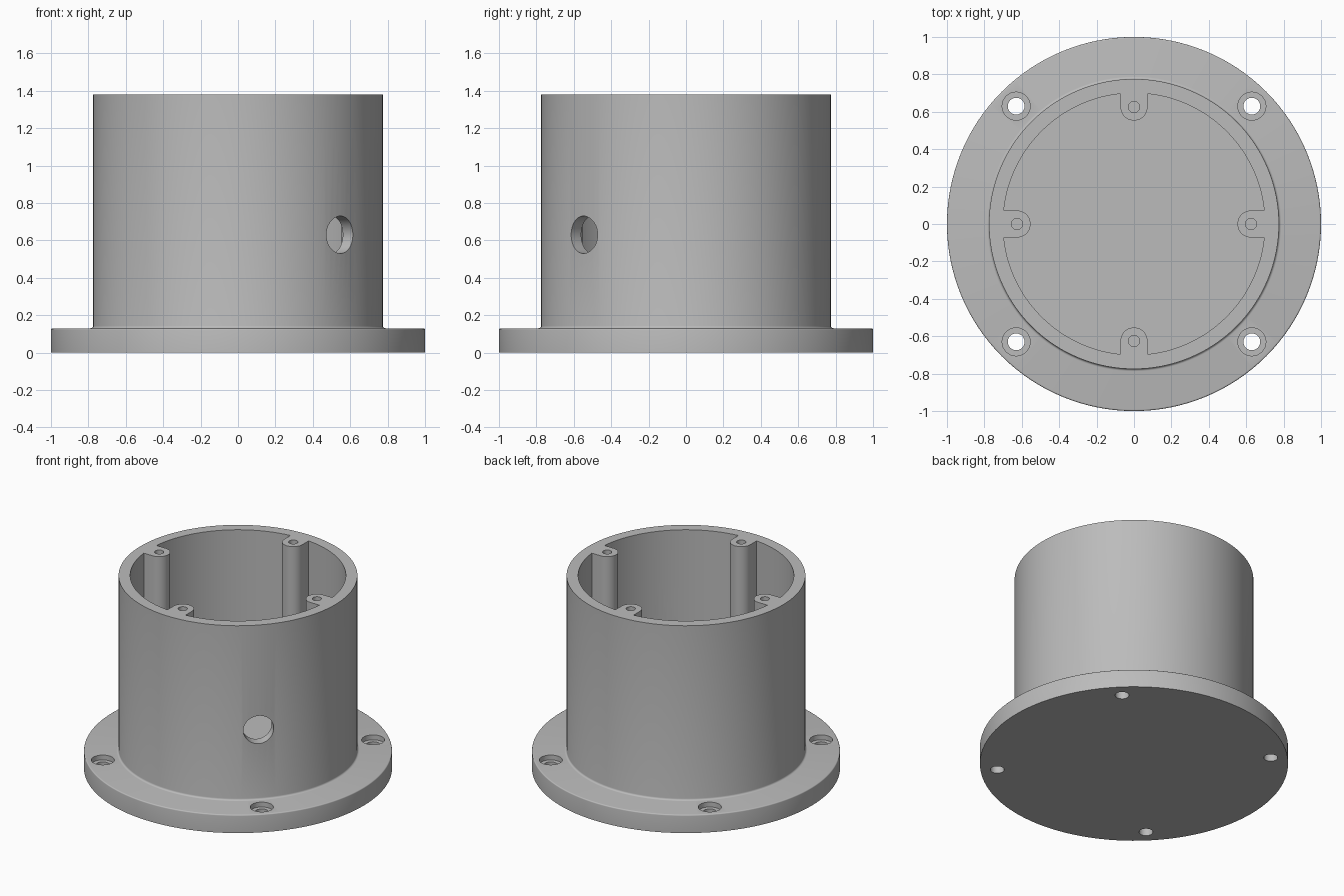
import bpy, bmesh
from math import sin, cos, pi, asin
from mathutils import Matrix, Vector

cube = bpy.data.objects.get("Cube")
if cube:
    bpy.data.objects.remove(cube, do_unlink=True)

grey = bpy.data.materials.new("light grey")
grey.use_nodes = True
grey.diffuse_color = (0.5, 0.5, 0.5, 1)
grey.node_tree.nodes["Principled BSDF"].inputs["Base Color"].default_value = (0.5, 0.5, 0.5, 1)

SEG = 128
HEIGHT, FLANGE, FLOOR = 1.38, 0.13, 0.13
OUTER, INNER = 0.775, 0.70
BOSS_AT, BOSS_R = 0.625, 0.072


def make_object(name, bm):
    bmesh.ops.recalc_face_normals(bm, faces=bm.faces)
    mesh = bpy.data.meshes.new(name)
    bm.to_mesh(mesh)
    bm.free()
    mesh.materials.append(grey)
    obj = bpy.data.objects.new(name, mesh)
    bpy.context.collection.objects.link(obj)
    return obj


def arc(cx, cy, r, a0, a1, n):
    return [(cx + r * cos(a0 + (a1 - a0) * i / n), cy + r * sin(a0 + (a1 - a0) * i / n))
            for i in range(n + 1)]


def lathe(name, profile):
    """Spin (radius, height) points about z and cap both ends."""
    bm = bmesh.new()
    rings = [[bm.verts.new((r * cos(2 * pi * i / SEG), r * sin(2 * pi * i / SEG), z))
              for i in range(SEG)] for r, z in profile]
    for low, high in zip(rings, rings[1:]):
        for i in range(SEG):
            j = (i + 1) % SEG
            bm.faces.new((low[i], low[j], high[j], high[i]))
    bm.faces.new(rings[0])
    bm.faces.new(rings[-1])
    return make_object(name, bm)


def prism(name, outline, z0, z1):
    bm = bmesh.new()
    face = bm.faces.new([bm.verts.new((x, y, z0)) for x, y in outline])
    top = bmesh.ops.extrude_face_region(bm, geom=[face])["geom"]
    bmesh.ops.translate(bm, vec=(0, 0, z1 - z0),
                        verts=[v for v in top if isinstance(v, bmesh.types.BMVert)])
    return make_object(name, bm)


def drill(name, spots, r, z0, z1):
    """One cutter holding an upright cylinder at every spot."""
    bm = bmesh.new()
    for x, y in spots:
        bmesh.ops.create_cone(bm, cap_ends=True, segments=32, radius1=r, radius2=r, depth=z1 - z0,
                              matrix=Matrix.Translation((x, y, (z0 + z1) / 2)))
    return make_object(name, bm)


# Flange and tube: softened flange rim, small fillet at the tube foot
SOFT, FILLET = 0.008, 0.013
profile = [(1, 0)]
profile += arc(1 - SOFT, FLANGE - SOFT, SOFT, 0, pi / 2, 4)
profile += arc(OUTER + FILLET, FLANGE + FILLET, FILLET, 1.5 * pi, pi, 4)
profile += [(OUTER, HEIGHT)]
body = lathe("flanged_housing", profile)

# Cavity outline: inner wall interrupted by four rounded screw bosses
outline = []
half = asin(BOSS_R / INNER)
for k in range(4):
    turn = Matrix.Rotation(k * pi / 2, 2)
    points = arc(BOSS_AT, 0, BOSS_R, 1.5 * pi, pi / 2, 20)
    points += arc(0, 0, INNER, half, pi / 2 - half, 28)
    outline += [tuple(turn @ Vector(p)) for p in points]

corners = [(x, y) for x in (-0.63, 0.63) for y in (-0.63, 0.63)]
bosses = [(BOSS_AT, 0), (-BOSS_AT, 0), (0, BOSS_AT), (0, -BOSS_AT)]
cutters = [
    prism("cavity_cutter", outline, FLOOR, HEIGHT + 0.2),
    drill("screw_hole_cutter", bosses, 0.03, HEIGHT - 0.4, HEIGHT + 0.2),
    drill("mounting_hole_cutter", corners, 0.045, -0.1, FLANGE + 0.1),
    drill("counterbore_cutter", corners, 0.075, FLANGE - 0.035, FLANGE + 0.1),
]

# Cable port through the wall, between the front and left bosses
bm = bmesh.new()
aim = Matrix.Rotation(-pi / 4, 4, 'Z') @ Matrix.Translation((OUTER, 0, 0.63)) @ Matrix.Rotation(pi / 2, 4, 'Y')
bmesh.ops.create_cone(bm, cap_ends=True, segments=48, radius1=0.1, radius2=0.1, depth=0.4, matrix=aim)
cutters.append(make_object("cable_port_cutter", bm))

# Apply the cuts and drop the cutters
bpy.ops.object.select_all(action='DESELECT')
bpy.context.view_layer.objects.active = body
body.select_set(True)
for cutter in cutters:
    cutter.hide_render = True
    mod = body.modifiers.new(cutter.name, 'BOOLEAN')
    mod.operation, mod.solver, mod.object = 'DIFFERENCE', 'EXACT', cutter
    bpy.ops.object.modifier_apply(modifier=mod.name)
    bpy.data.objects.remove(cutter, do_unlink=True)

bpy.ops.object.shade_smooth_by_angle(angle=pi / 6)
